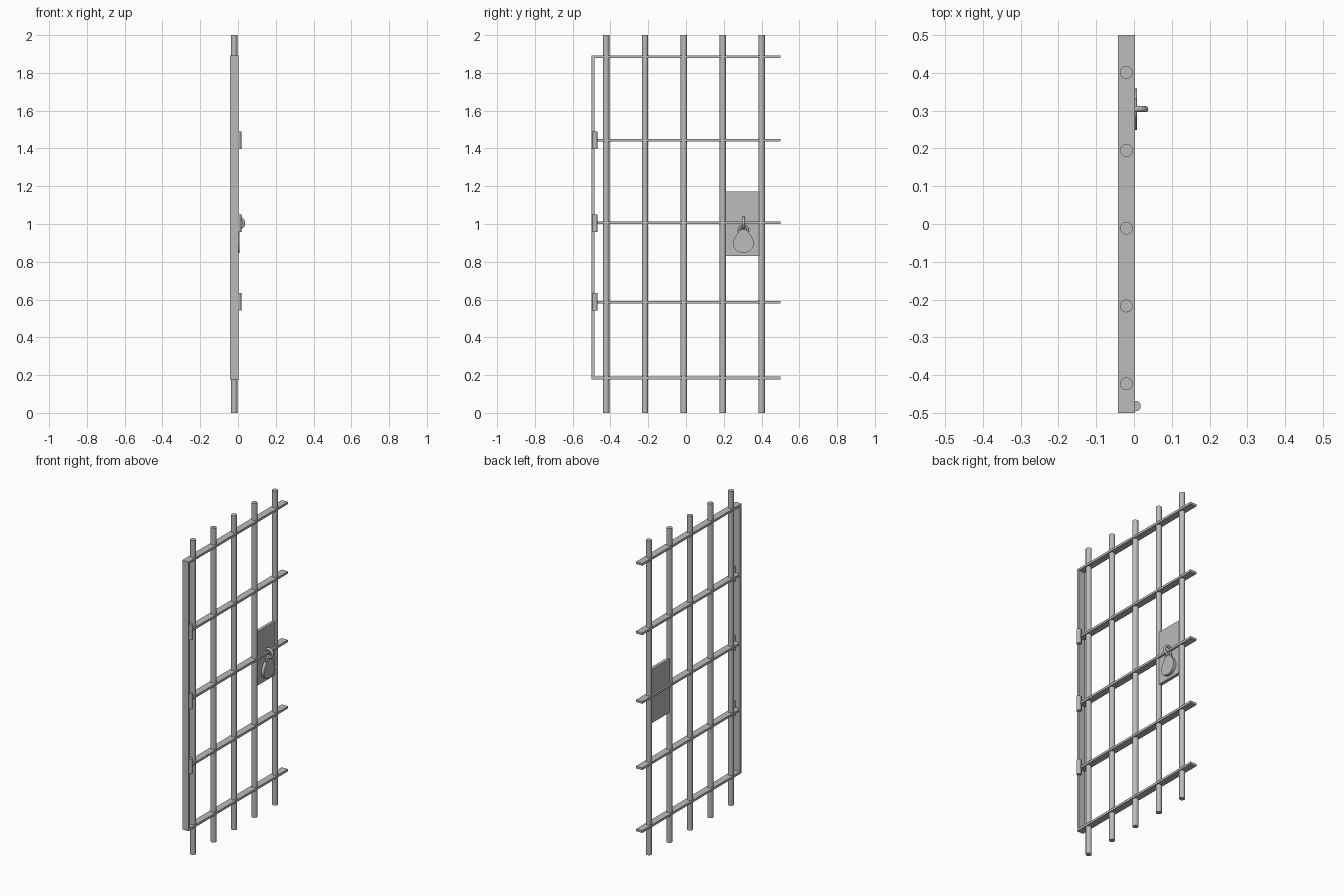
import bpy, bmesh, math
from mathutils import Vector, Matrix

cube = bpy.data.objects.get("Cube")
if cube:
    bpy.data.objects.remove(cube, do_unlink=True)

iron = bpy.data.materials.new("grey_iron")
iron.diffuse_color = (0.5, 0.5, 0.5, 1)
iron.use_nodes = True
iron.node_tree.nodes["Principled BSDF"].inputs["Base Color"].default_value = (0.5, 0.5, 0.5, 1)


def finish(obj, name, smooth=False):
    obj.name = name
    obj.data.materials.append(iron)
    if smooth:
        bpy.ops.object.select_all(action='DESELECT')
        obj.select_set(True)
        bpy.context.view_layer.objects.active = obj
        bpy.ops.object.shade_smooth_by_angle(angle=math.radians(40))
    return obj


def box(name, low, high):
    low, high = Vector(low), Vector(high)
    bpy.ops.mesh.primitive_cube_add(size=1)
    obj = bpy.context.object
    obj.data.transform(Matrix.Translation((low + high) / 2) @ Matrix.Diagonal((*(high - low), 1)))
    return finish(obj, name)


def rod(name, x, y, z0, z1, radius):
    bpy.ops.mesh.primitive_cylinder_add(vertices=16, radius=radius, depth=z1 - z0,
                                        location=(x, y, (z0 + z1) / 2))
    return finish(bpy.context.object, name, True)


BACK, FACE = -0.042, 0.002

# Upright round bars
for i in range(5):
    rod(f"upright_bar_{i + 1}", -0.02, -0.423 + i * 0.206, 0, 2, 0.017)

# Flat cross straps
for i, z in enumerate((0.185, 0.585, 1.007, 1.443, 1.885)):
    box(f"cross_strap_{i + 1}", (BACK, -0.5, z - 0.007), (FACE, 0.5, z + 0.007))

# Hinge post and hinge barrels
box("hinge_post", (BACK, -0.5, 0.178), (FACE, -0.484, 1.892))
for i, z in enumerate((0.588, 1.004, 1.443)):
    rod(f"hinge_barrel_{i + 1}", 0.004, -0.482, z - 0.047, z + 0.047, 0.014)

# Lock plate between the last two bars
LOCK_Y = 0.304
box("lock_plate", (-0.03, 0.208, 0.83), (-0.01, 0.39, 1.172))

# Staple ring standing out of the middle strap
bpy.ops.mesh.primitive_torus_add(major_radius=0.027, minor_radius=0.008,
                                 major_segments=24, minor_segments=12,
                                 location=(0.003, LOCK_Y, 1.005),
                                 rotation=(math.pi / 2, 0, 0))
finish(bpy.context.object, "staple_ring", True)

# Padlock body: pear outline, wide near the bottom, extruded through its depth
bm = bmesh.new()
outline = []
for i in range(32):
    a = math.tau * i / 32
    height = math.sin(a)
    width = 0.053 * (1 - 0.28 * height - 0.1 * height ** 2)
    outline.append(bm.verts.new((-0.011, LOCK_Y + width * math.cos(a), 0.91 + 0.063 * height)))
face = bm.faces.new(outline)
lifted = bmesh.ops.extrude_face_region(bm, geom=[face])["geom"]
bmesh.ops.translate(bm, vec=(0.019, 0, 0), verts=[v for v in lifted if isinstance(v, bmesh.types.BMVert)])
bmesh.ops.recalc_face_normals(bm, faces=bm.faces)
mesh = bpy.data.meshes.new("padlock_body")
bm.to_mesh(mesh)
bm.free()
body = bpy.data.objects.new("padlock_body", mesh)
bpy.context.collection.objects.link(body)
finish(body, "padlock_body", True)

# Padlock shackle looping through the staple
bpy.ops.mesh.primitive_torus_add(major_radius=0.024, minor_radius=0.006,
                                 major_segments=24, minor_segments=10,
                                 location=(0.002, LOCK_Y, 0.966),
                                 rotation=(0, math.pi / 2, 0))
finish(bpy.context.object, "padlock_shackle", True)
